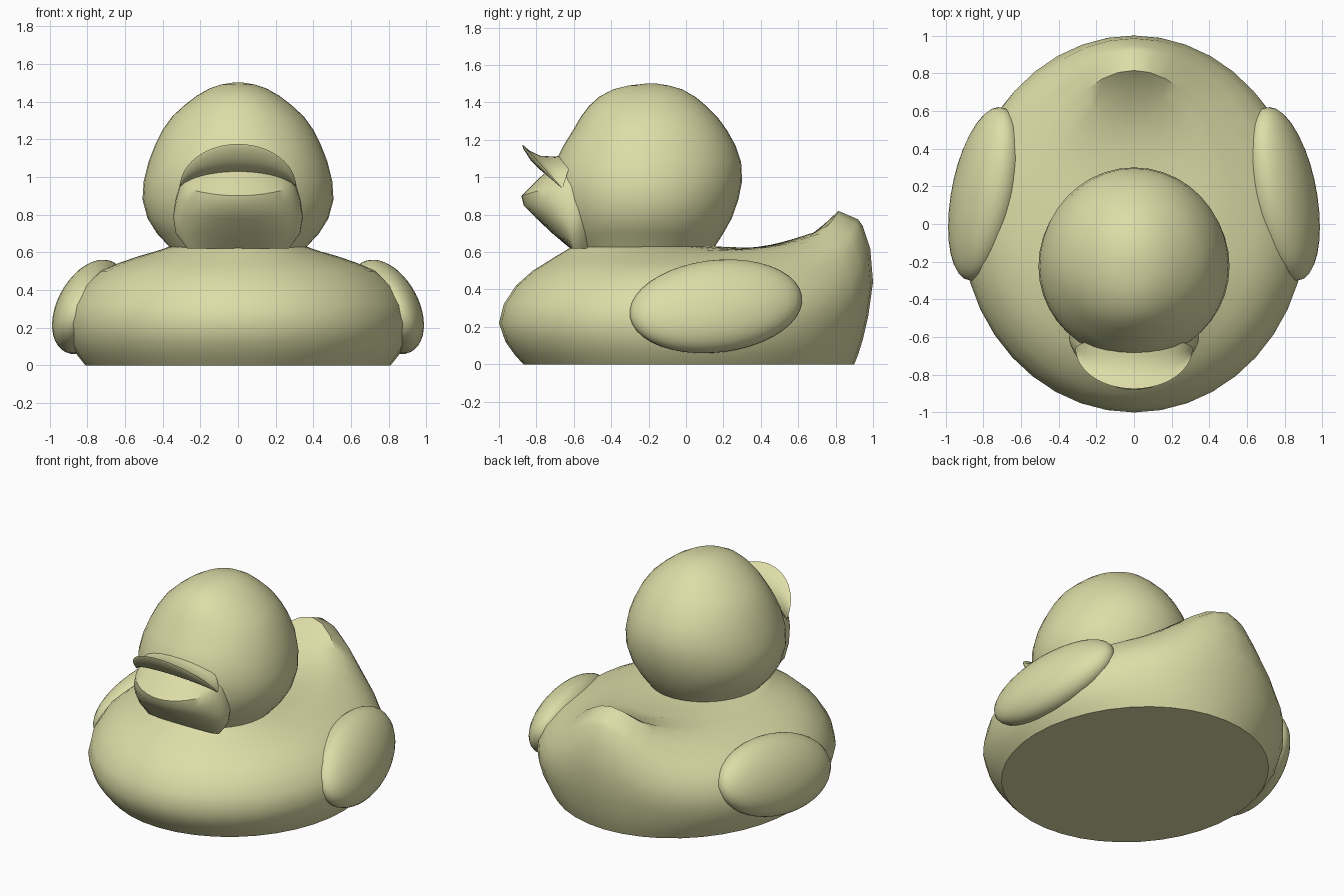
import bpy, bmesh, math
from mathutils import Matrix

if "Cube" in bpy.data.objects:
    bpy.data.objects.remove(bpy.data.objects["Cube"])

mat = bpy.data.materials.new("pale yellow")
mat.diffuse_color = (0.72, 0.72, 0.39, 1)
mat.use_nodes = True
mat.node_tree.nodes["Principled BSDF"].inputs["Base Color"].default_value = mat.diffuse_color
SEG = 40


def finish(name, bm, angle=40):
    bmesh.ops.recalc_face_normals(bm, faces=bm.faces[:])
    me = bpy.data.meshes.new(name)
    bm.to_mesh(me)
    bm.free()
    ob = bpy.data.objects.new(name, me)
    bpy.context.collection.objects.link(ob)
    me.materials.append(mat)
    bpy.ops.object.select_all(action='DESELECT')
    ob.select_set(True)
    bpy.context.view_layer.objects.active = ob
    bpy.ops.object.shade_smooth_by_angle(angle=math.radians(angle))
    return ob


def loft(name, rings, angle=40):
    """Closed rings of points joined with quads and capped."""
    bm = bmesh.new()
    rows = [[bm.verts.new(p) for p in ring] for ring in rings]
    n = len(rows[0])
    for a, b in zip(rows, rows[1:]):
        for i in range(n):
            j = (i + 1) % n
            bm.faces.new((a[i], a[j], b[j], b[i]))
    bm.faces.new(rows[0])
    bm.faces.new(rows[-1])
    return finish(name, bm, angle)


def oval(z, xr, yf, yb, y0, lift=0.0, sag=0.0):
    """Egg-shaped level ring; lift raises the back middle, sag raises the sides."""
    pts = []
    for i in range(SEG):
        a = 2 * math.pi * i / SEG
        s, x = math.sin(a), xr * math.cos(a)
        y = y0 + (yb - y0) * s if s > 0 else y0 + (y0 - yf) * s
        w = math.exp(-(x / 0.3) ** 2) * min(1, max(0, s) * 1.5)
        pts.append((x, y, z + lift * w + sag * (x / xr) ** 2))
    return pts


# body with upturned tail: z, half width, front, back, middle y, tail lift
body = [(0, .81, -.87, .90, 0, 0), (.05, .85, -.915, .92, 0, 0),
        (.12, .89, -.965, .945, 0, .01), (.22, .915, -1.0, .975, 0, .04),
        (.32, .895, -.975, 1.0, 0, .12), (.42, .83, -.91, .985, -.01, .20),
        (.50, .73, -.82, .945, -.03, .24), (.54, .64, -.755, .92, -.05, .235),
        (.575, .54, -.70, .815, -.08, .245), (.595, .47, -.665, .70, -.12, .115),
        (.61, .42, -.64, .42, -.18, .01), (.63, .36, -.61, .15, -.23, 0)]
loft("body", [oval(*r) for r in body])

# head: z, half width, front, back
head = [(.60, .35, -.60, .13), (.63, .365, -.62, .155), (.70, .43, -.66, .20),
        (.78, .48, -.69, .245), (.88, .507, -.715, .28), (.98, .50, -.72, .30),
        (1.08, .475, -.70, .295), (1.17, .44, -.655, .265), (1.25, .40, -.605, .22),
        (1.32, .35, -.565, .17), (1.38, .285, -.52, .11), (1.43, .22, -.465, .05),
        (1.47, .15, -.39, -.02), (1.49, .09, -.31, -.09), (1.5, .03, -.22, -.15)]
loft("head", [oval(z, x, f, b, -.24 + .05 * (z - .6)) for z, x, f, b in head])

# lower beak: z, half width, front, side rise
jaw = [(.62, .27, -.62, 0), (.70, .33, -.715, 0), (.78, .345, -.80, .01),
       (.85, .33, -.868, .03), (.90, .31, -.88, .05), (.95, .30, -.83, .02),
       (1.0, .27, -.78, 0), (1.05, .2, -.72, 0)]
loft("lower_beak", [oval(z, x, f, -.45, -.6, 0, s) for z, x, f, s in jaw], 35)

# upper beak: a profile swept across, shrinking towards the mouth corners
profile = [(-.60, 1.13), (-.70, 1.11), (-.78, 1.115), (-.84, 1.145), (-.875, 1.175),
           (-.872, 1.155), (-.83, 1.09), (-.78, 1.04), (-.66, 1.0)]
rings = []
for i in range(25):
    t = math.pi * (i / 24 - 0.5)
    c = max(math.cos(t), .06)
    rings.append([(.31 * math.sin(t), -.66 + (y + .66) * c, .94 + (z - .94) * c)
                  for y, z in profile])
loft("upper_beak", rings, 45)

# wings: sheared ellipsoids
for side, label in ((1, "right"), (-1, "left")):
    bm = bmesh.new()
    bmesh.ops.create_uvsphere(bm, u_segments=32, v_segments=20, radius=1)
    m = Matrix(((.17, -.07, -.07, .79), (0, .46, .03, .16),
                (0, .02, .25, .31), (0, 0, 0, 1)))
    bmesh.ops.transform(bm, matrix=Matrix.Diagonal((side, 1, 1, 1)) @ m, verts=bm.verts[:])
    finish("wing_" + label, bm)
